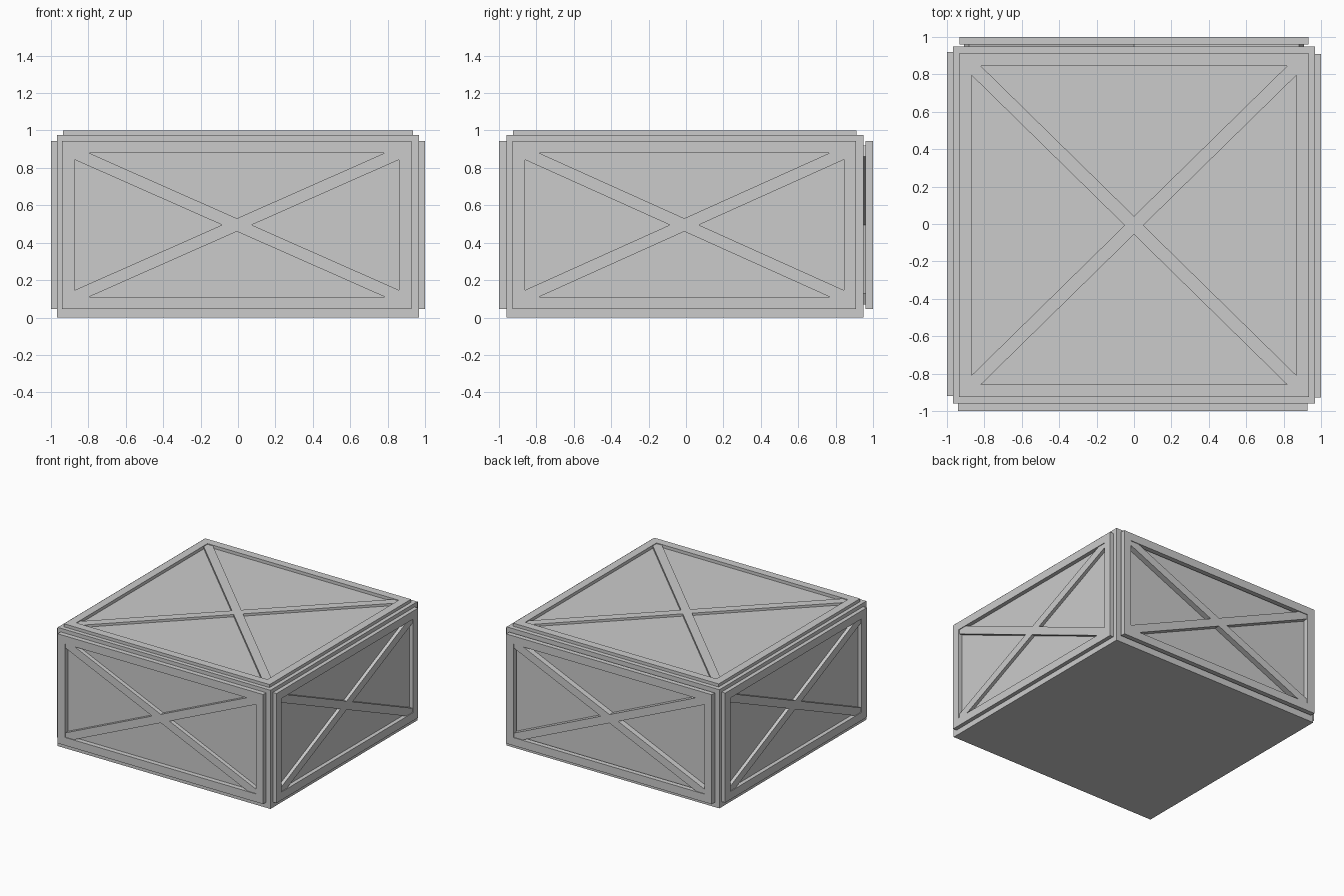
import bpy, bmesh
from mathutils import Vector, Matrix

if "Cube" in bpy.data.objects:
    bpy.data.objects.remove(bpy.data.objects["Cube"])


def extrude_faces(name, pts, faces, depth, mat):
    """Flat outline in local u/v, extruded along the outward local axis."""
    bm = bmesh.new()
    vs = [bm.verts.new((p[0], p[1], 0)) for p in pts]
    fs = [bm.faces.new([vs[i] for i in f]) for f in faces]
    ext = bmesh.ops.extrude_face_region(bm, geom=fs, use_keep_orig=True)
    moved = [g for g in ext["geom"] if isinstance(g, bmesh.types.BMVert)]
    bmesh.ops.translate(bm, verts=moved, vec=(0, 0, depth))
    bm.transform(mat)
    bmesh.ops.recalc_face_normals(bm, faces=bm.faces)
    me = bpy.data.meshes.new(name)
    bm.to_mesh(me)
    bm.free()
    ob = bpy.data.objects.new(name, me)
    bpy.context.collection.objects.link(ob)
    return ob


def rect(a, b):
    return [(-a, -b), (a, -b), (a, b), (-a, b)]


def frame(name, a, b, w, depth, mat):
    pts = rect(a, b) + rect(a - w, b - w)
    faces = [(i, (i + 1) % 4, 4 + (i + 1) % 4, 4 + i) for i in range(4)]
    return extrude_faces(name, pts, faces, depth, mat)


def cross(name, a, b, t, depth, mat):
    """One-piece X brace; its ends tuck under the frame corners."""
    d0 = Vector((a, b)).normalized()
    reach = Vector((a, b)).length + 0.03
    nu, nv = t / d0.y, t / d0.x
    notches = [(0, nv), (-nu, 0), (0, -nv), (nu, 0)]
    pts = []
    for k, (sx, sy) in enumerate([(1, 1), (-1, 1), (-1, -1), (1, -1)]):
        d = Vector((d0.x * sx, d0.y * sy))
        n = Vector((-d.y, d.x)) * t
        pts += [d * reach - n, d * reach + n, notches[k]]
    return extrude_faces(name, pts, [range(12)], depth, mat)


def placed(origin, u, v, n):
    m = Matrix((u, v, n)).transposed().to_4x4()
    m.translation = origin
    return m


# solid crate body
extrude_faces("crate_body", rect(0.967, 0.954), [range(4)], 0.975,
              Matrix.Translation((0, -0.006, 0)))

X, Y, Z = Vector((1, 0, 0)), Vector((0, 1, 0)), Vector((0, 0, 1))
# name, origin, u, v, outward, half sizes, brace half width, frame depth, gap
panels = [
    ("front", (-0.006, -0.960, 0.495), X, Z, -Y, 0.934, 0.45, 0.032, 0.040, 0),
    ("back", (0, 0.948, 0.495), -X, Z, Y, 0.934, 0.45, 0.032, 0.040, 0.012),
    ("right", (0.967, -0.009, 0.495), Y, Z, X, 0.919, 0.45, 0.032, 0.033, 0),
    ("left", (-0.967, 0, 0.495), -Y, Z, -X, 0.919, 0.45, 0.032, 0.033, 0),
    ("top", (0, -0.007, 0.975), X, Y, Z, 0.935, 0.918, 0.035, 0.025, 0),
]

# raised border and diagonal braces on each face
for name, o, u, v, n, a, b, t, depth, gap in panels:
    o = Vector(o)
    frame(name + "_frame", a, b, 0.066, depth, placed(o + n * gap, u, v, n))
    cross(name + "_brace", a - 0.066, b - 0.066, t, depth + gap - 0.006,
          placed(o, u, v, n))
